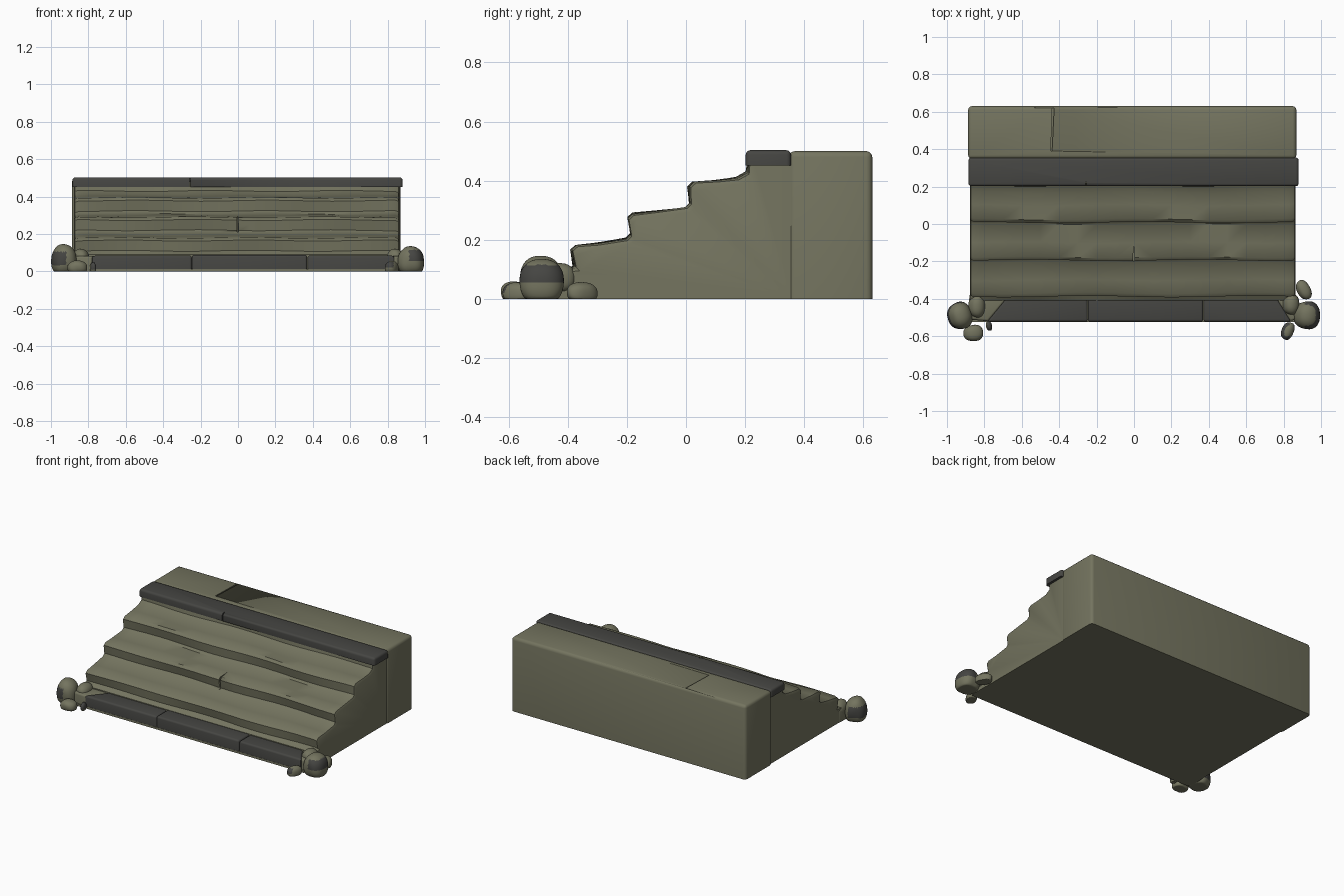
import bpy, bmesh, math
from mathutils import Vector

cube = bpy.data.objects.get("Cube")
if cube:
    bpy.data.objects.remove(cube, do_unlink=True)


def material(name, rgb):
    m = bpy.data.materials.new(name)
    m.use_nodes = True
    colour = (*rgb, 1)
    m.diffuse_color = colour
    m.node_tree.nodes["Principled BSDF"].inputs["Base Color"].default_value = colour
    return m


OLIVE = material("olive stone", (0.175, 0.175, 0.115))
DARK = material("dark stone", (0.06, 0.06, 0.055))


def finish(bm, name, mats, angle=40):
    bmesh.ops.recalc_face_normals(bm, faces=bm.faces)
    mesh = bpy.data.meshes.new(name)
    bm.to_mesh(mesh)
    bm.free()
    for m in mats:
        mesh.materials.append(m)
    ob = bpy.data.objects.new(name, mesh)
    bpy.context.collection.objects.link(ob)
    bpy.ops.object.select_all(action='DESELECT')
    ob.select_set(True)
    bpy.context.view_layer.objects.active = ob
    bpy.ops.object.shade_smooth_by_angle(angle=math.radians(angle))
    return ob


def slab(name, outline, z0, z1, mat, bevel=0.012):
    """Upright prism over an xy outline with softened upper edges."""
    bm = bmesh.new()
    low = [bm.verts.new((x, y, z0)) for x, y in outline]
    high = [bm.verts.new((x, y, z1)) for x, y in outline]
    bm.faces.new(low)
    bm.faces.new(high)
    n = len(outline)
    for i in range(n):
        j = (i + 1) % n
        bm.faces.new((low[i], low[j], high[j], high[i]))
    edges = [e for e in bm.edges if max(v.co.z for v in e.verts) > z0 + 0.001]
    if bevel:
        bmesh.ops.bevel(bm, geom=edges, offset=bevel, segments=3, profile=0.5, affect='EDGES')
    return finish(bm, name, [mat])


def rect(x0, x1, y0, y1):
    return [(x0, y0), (x1, y0), (x1, y1), (x0, y1)]


def crack(ob, outline, z0, z1):
    """Cut a narrow groove into a block."""
    cutter = slab("crack_cutter", outline, z0, z1, OLIVE, 0)
    cutter.hide_render = True
    mod = ob.modifiers.new("crack", 'BOOLEAN')
    mod.operation = 'DIFFERENCE'
    mod.solver = 'EXACT'
    mod.object = cutter
    bpy.context.view_layer.objects.active = ob
    bpy.ops.object.modifier_apply(modifier=mod.name)
    bpy.data.objects.remove(cutter, do_unlink=True)


# Worn flight of steps, lofted across the width with soft ends
profile = [(-0.41, 0), (-0.41, 0.09), (-0.38, 0.11), (-0.388, 0.165), (-0.37, 0.18),
           (-0.3, 0.188), (-0.2, 0.205), (-0.185, 0.22), (-0.194, 0.275), (-0.178, 0.29),
           (-0.1, 0.297), (0, 0.308), (0.014, 0.322), (0.008, 0.378), (0.025, 0.394),
           (0.1, 0.4), (0.17, 0.41), (0.205, 0.43), (0.212, 0.48), (0.36, 0.485), (0.36, 0)]
bm = bmesh.new()
stations = [-0.878, -0.872, -0.855] + [-0.8 + 0.1 * i for i in range(17)] + [0.84, 0.857, 0.863]
drops = [0.016, 0.005] + [0] * (len(stations) - 4) + [0.005, 0.016]
rings = []
for x, drop in zip(stations, drops):
    ring = []
    for y, z in profile:
        if 0.1 < z and y < 0.3:
            y += 0.004 * math.sin(7 * x + 20 * z) + drop
            z += 0.003 * math.sin(9 * x + 14 * y) - drop
        ring.append(bm.verts.new((x, y, z)))
    rings.append(ring)
for a, b in zip(rings, rings[1:]):
    for i in range(len(profile)):
        j = (i + 1) % len(profile)
        bm.faces.new((a[i], a[j], b[j], b[i]))
bm.faces.new(rings[0])
bm.faces.new(rings[-1])
steps = finish(bm, "stair_steps", [OLIVE])
crack(steps, [(-0.007, -0.22), (0.005, -0.22), (-0.002, -0.11)], 0.21, 0.33)

# Landing block behind the steps
landing = slab("landing_block", rect(-0.887, 0.868, 0.348, 0.63), 0, 0.5, OLIVE, 0.02)
crack(landing, [(-0.445, 0.39), (-0.438, 0.39), (-0.427, 0.62), (-0.437, 0.62)], 0.485, 0.6)

# Dark edging stone at the head of the steps
edging = slab("top_edging", rect(-0.885, 0.88, 0.202, 0.355), 0.452, 0.503, DARK, 0.015)
crack(edging, rect(-0.26, -0.254, 0.15, 0.225), 0.4, 0.55)

# Bottom step: dark stones with pale broken ends
slab("bottom_step_right_end", [(-0.885, -0.51), (-0.78, -0.52), (-0.66, -0.375),
                               (-0.88, -0.375)], 0, 0.083, OLIVE)
slab("bottom_step_right", [(-0.785, -0.522), (-0.247, -0.522), (-0.25, -0.375),
                           (-0.665, -0.375)], 0.012, 0.085, DARK)
slab("bottom_step_middle", rect(-0.247, 0.37, -0.522, -0.375), 0.012, 0.088, DARK)
slab("bottom_step_left", [(0.372, -0.522), (0.84, -0.522), (0.75, -0.375),
                          (0.372, -0.375)], 0.012, 0.085, DARK)
slab("bottom_step_left_end", [(0.835, -0.52), (0.865, -0.51), (0.865, -0.375),
                              (0.745, -0.375)], 0, 0.083, OLIVE)
slab("bottom_step_foot", rect(-0.87, 0.86, -0.523, -0.4), 0, 0.014, OLIVE, 0)


def rock(name, centre, size, turn=0, band=None, side=0):
    """Rounded boulder cut flat at the ground, with an optional dark band."""
    bm = bmesh.new()
    bmesh.ops.create_icosphere(bm, subdivisions=4, radius=1)
    c, s = math.cos(turn), math.sin(turn)
    for v in bm.verts:
        p = Vector([math.copysign(abs(k) ** 0.85, k) for k in v.co])
        p *= 1 + 0.03 * math.sin(4 * p.x + 2 * p.z + turn)
        x, y = p.x * size[0], p.y * size[1]
        v.co = (centre[0] + x * c - y * s, centre[1] + x * s + y * c,
                max(0, centre[2] + p.z * size[2]))
    bmesh.ops.dissolve_degenerate(bm, dist=0.0001, edges=bm.edges)
    if band:
        for f in bm.faces:
            m = f.calc_center_median()
            if band[0] < m.z < band[1] and (m.x - centre[0]) * side > -0.01:
                f.material_index = 1
    return finish(bm, name, [OLIVE, DARK], 60)


# Boulders at both front corners
rock("left_boulder", (0.925, -0.488, 0.055), (0.071, 0.074, 0.078), 0, (0.055, 0.115), 1)
rock("left_back_stone", (0.908, -0.352, 0.02), (0.036, 0.054, 0.036), 0.5)
rock("left_front_stone", (0.822, -0.572, 0.02), (0.032, 0.048, 0.035), -0.4, (0.02, 0.05), -1)
rock("left_step_lump", (0.84, -0.43, 0.07), (0.045, 0.055, 0.05))
rock("right_boulder", (-0.93, -0.49, 0.06), (0.066, 0.072, 0.084), 0.3, (0.035, 0.105), -1)
rock("right_front_stone", (-0.858, -0.583, 0.022), (0.053, 0.043, 0.036), 0.1)
rock("right_small_stone", (-0.775, -0.545, 0.02), (0.016, 0.026, 0.028), 0.2, (0.01, 0.05), 1)
rock("right_step_lump", (-0.84, -0.44, 0.07), (0.045, 0.06, 0.05))
